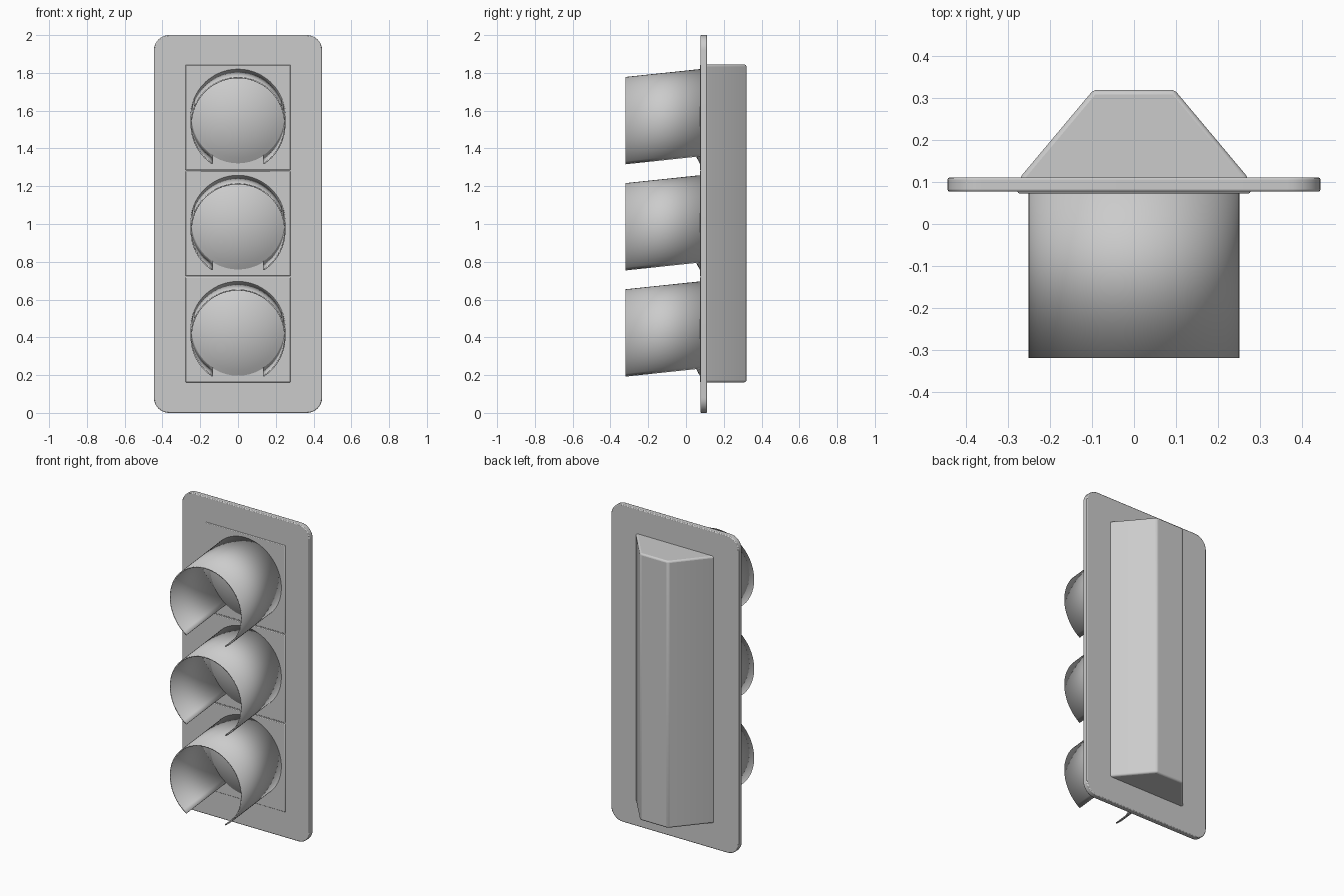
import bpy, bmesh, math
from mathutils import Vector

if "Cube" in bpy.data.objects:
    bpy.data.objects.remove(bpy.data.objects["Cube"])


def finish(name, bm, bevel=0.0, segments=2, thickness=0.0, angle=35):
    bmesh.ops.recalc_face_normals(bm, faces=bm.faces)
    mesh = bpy.data.meshes.new(name)
    bm.to_mesh(mesh)
    bm.free()
    ob = bpy.data.objects.new(name, mesh)
    bpy.context.collection.objects.link(ob)
    if thickness:
        m = ob.modifiers.new("Thickness", 'SOLIDIFY')
        m.thickness = thickness
        m.offset = 0
    if bevel:
        m = ob.modifiers.new("Bevel", 'BEVEL')
        m.width = bevel
        m.segments = segments
        m.limit_method = 'ANGLE'
        m.angle_limit = math.radians(30)
    bpy.ops.object.select_all(action='DESELECT')
    ob.select_set(True)
    bpy.context.view_layer.objects.active = ob
    bpy.ops.object.shade_smooth_by_angle(angle=math.radians(angle))
    return ob


def prism(name, points, direction, **kw):
    bm = bmesh.new()
    face = bm.faces.new([bm.verts.new(p) for p in points])
    geom = bmesh.ops.extrude_face_region(bm, geom=[face])["geom"]
    verts = [g for g in geom if isinstance(g, bmesh.types.BMVert)]
    bmesh.ops.translate(bm, verts=verts, vec=Vector(direction))
    # extrusion leaves the starting face in place or removes it; cap if open
    open_edges = [e for e in bm.edges if e.is_boundary]
    if open_edges:
        bmesh.ops.holes_fill(bm, edges=open_edges)
    return finish(name, bm, **kw)


# Back plate with rounded corners
W, H, R = 0.445, 2.0, 0.08
corners = [(W - R, R, -90), (W - R, H - R, 0), (R - W, H - R, 90), (R - W, R, 180)]
outline = []
for cx, cz, start in corners:
    for i in range(9):
        a = math.radians(start + 90 * i / 8)
        outline.append((cx + R * math.cos(a), 0.077, cz + R * math.sin(a)))
prism("back_plate", outline, (0, 0.034, 0), bevel=0.005)

# Tapered housing behind the plate
section = [(-0.275, 0.1), (-0.268, 0.116), (-0.097, 0.32),
           (0.097, 0.32), (0.268, 0.116), (0.275, 0.1)]
prism("rear_housing", [(x, y, 0.162) for x, y in section], (0, 0, 1.682), bevel=0.012, segments=3)

PITCH, RAD, ARC, DROP = 0.562, 0.248, 147, 0.042
for i, name in enumerate(("lower", "middle", "upper")):
    zc = 0.445 + PITCH * i

    # Front panel, barely proud of the plate
    z0, z1 = zc - 0.283, zc + 0.273
    panel = [(-0.278, 0.073, z0), (0.278, 0.073, z0), (0.278, 0.073, z1), (-0.278, 0.073, z1)]
    prism(name + "_panel", panel, (0, 0.02, 0), bevel=0.004)

    # Domed lens
    bm = bmesh.new()
    half = math.radians(31)
    sphere_r = RAD / math.sin(half)
    rows, cols = 8, 48
    tip = bm.verts.new((0, 0.073 - sphere_r * (1 - math.cos(half)), zc))
    rings = []
    for r in range(1, rows + 1):
        t = half * r / rows
        y = 0.073 - sphere_r * (math.cos(t) - math.cos(half))
        rad = sphere_r * math.sin(t)
        rings.append([bm.verts.new((rad * math.cos(math.tau * c / cols), y,
                                    zc + rad * math.sin(math.tau * c / cols))) for c in range(cols)])
    for c in range(cols):
        d = (c + 1) % cols
        bm.faces.new((tip, rings[0][c], rings[0][d]))
        for a, b in zip(rings, rings[1:]):
            bm.faces.new((a[c], b[c], b[d], a[d]))
    finish(name + "_lens", bm)

    # Down-slanted visor, open at the bottom
    bm = bmesh.new()
    steps = 48
    back, front = [], []
    for s in range(steps + 1):
        a = math.radians(-ARC + 2 * ARC * s / steps)
        x, z = RAD * math.sin(a), zc + RAD * math.cos(a)
        back.append(bm.verts.new((x, 0.078, z)))
        front.append(bm.verts.new((x, -0.32, z - DROP)))
    for s in range(steps):
        bm.faces.new((back[s], front[s], front[s + 1], back[s + 1]))
    finish(name + "_visor", bm, thickness=0.007)
